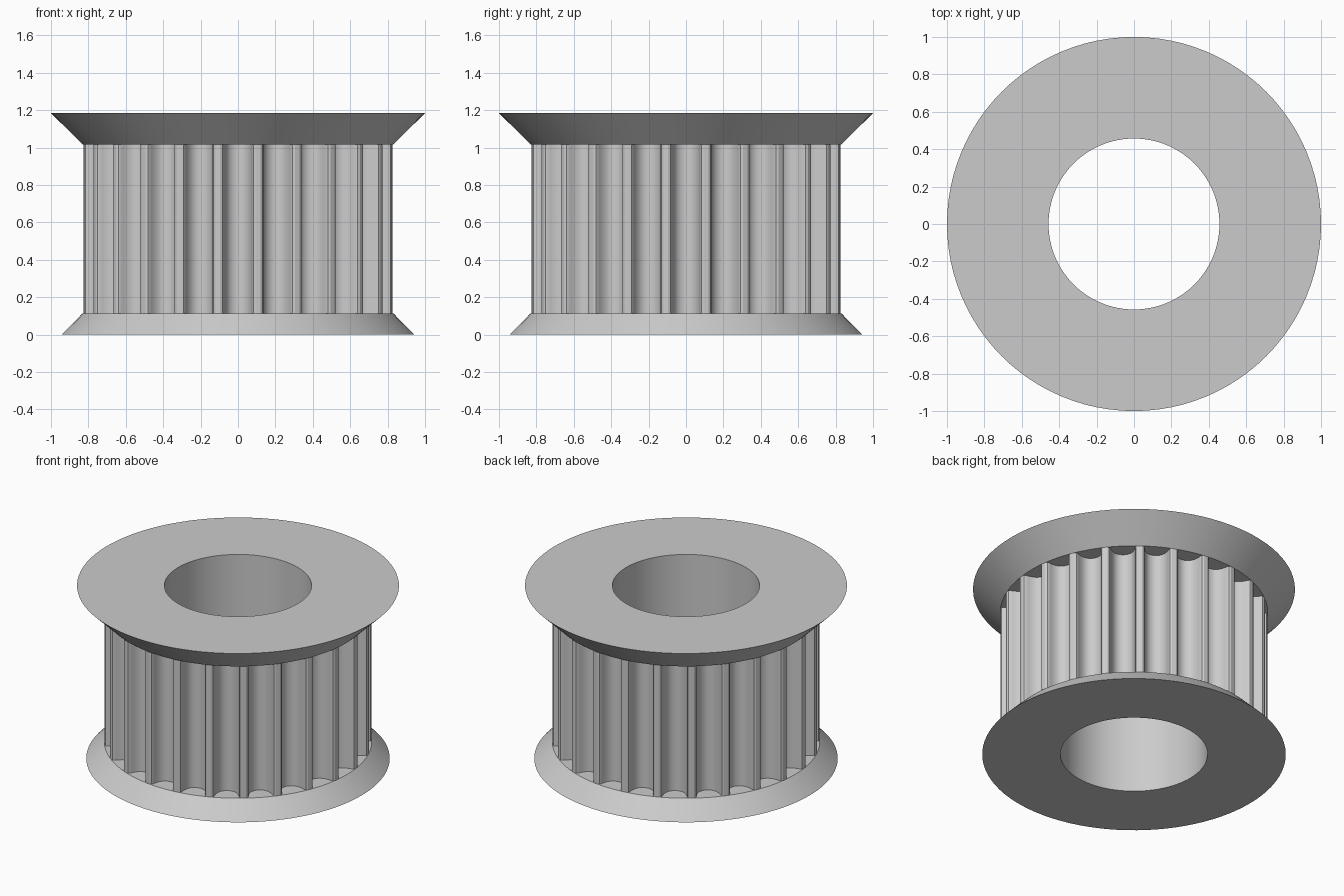
import bpy
import math

cube = bpy.data.objects.get("Cube")
if cube:
    bpy.data.objects.remove(cube, do_unlink=True)

TEETH = 24
SEGMENTS = 96
RIM = 0.831            # tooth tip radius
BORE = 0.457
BASE_FLARE, TOP_FLARE = 0.943, 1.0
BELT_LOW, BELT_HIGH, HEIGHT = 0.113, 1.017, 1.184

grey = bpy.data.materials.new("plain grey")
grey.use_nodes = True
colour = (0.6, 0.6, 0.6, 1.0)
grey.diffuse_color = colour
grey.node_tree.nodes["Principled BSDF"].inputs["Base Color"].default_value = colour


def make_part(name, verts, faces, angle):
    mesh = bpy.data.meshes.new(name)
    mesh.from_pydata(verts, [], faces)
    mesh.materials.append(grey)
    part = bpy.data.objects.new(name, mesh)
    bpy.context.collection.objects.link(part)
    bpy.ops.object.select_all(action="DESELECT")
    part.select_set(True)
    bpy.context.view_layer.objects.active = part
    bpy.ops.object.shade_smooth_by_angle(angle=math.radians(angle))
    return part


def lathe(name, path):
    """Spin an open (radius, height) path around the z axis."""
    n = len(path)
    verts = []
    for s in range(SEGMENTS):
        a = math.tau * s / SEGMENTS
        verts += [(r * math.cos(a), r * math.sin(a), z) for r, z in path]
    faces = []
    for s in range(SEGMENTS):
        here, there = s * n, (s + 1) % SEGMENTS * n
        for i in range(n - 1):
            faces.append((here + i, here + i + 1, there + i + 1, there + i))
    return make_part(name, verts, faces, 30)


# Both flared flanges and the through bore, as one turned body
hidden = RIM - 0.16
lathe("flanges_and_bore", [
    (hidden, BELT_LOW), (RIM, BELT_LOW), (BASE_FLARE, 0), (BORE, 0),
    (BORE, HEIGHT), (TOP_FLARE, HEIGHT), (RIM, BELT_HIGH), (hidden, BELT_HIGH),
])

# Half of one rounded belt groove: (half width, depth), lip to floor
half_groove = [
    (0.0954, 0), (0.083, 0.005), (0.0764, 0.017), (0.074, 0.032),
    (0.070, 0.047), (0.0645, 0.061), (0.0575, 0.074), (0.046, 0.088),
    (0.032, 0.097), (0.016, 0.103), (0, 0.105),
]
groove = [(-w, d) for w, d in half_groove] + half_groove[-2::-1]

# Toothed wall: the groove repeated round the rim, with a land between
lip = math.sqrt(RIM ** 2 - half_groove[0][0] ** 2)
pitch = math.tau / TEETH
outline = []
for t in range(TEETH):
    a = t * pitch
    c, s = math.cos(a), math.sin(a)
    for w, d in groove:
        r = lip - d
        outline.append((r * c - w * s, r * s + w * c))
    land = a + pitch / 2
    outline.append((RIM * math.cos(land), RIM * math.sin(land)))

count = len(outline)
wall = [(x, y, z) for z in (BELT_LOW, BELT_HIGH) for x, y in outline]
quads = [(i, (i + 1) % count, (i + 1) % count + count, i + count)
         for i in range(count)]
make_part("toothed_wall", wall, quads, 20)
